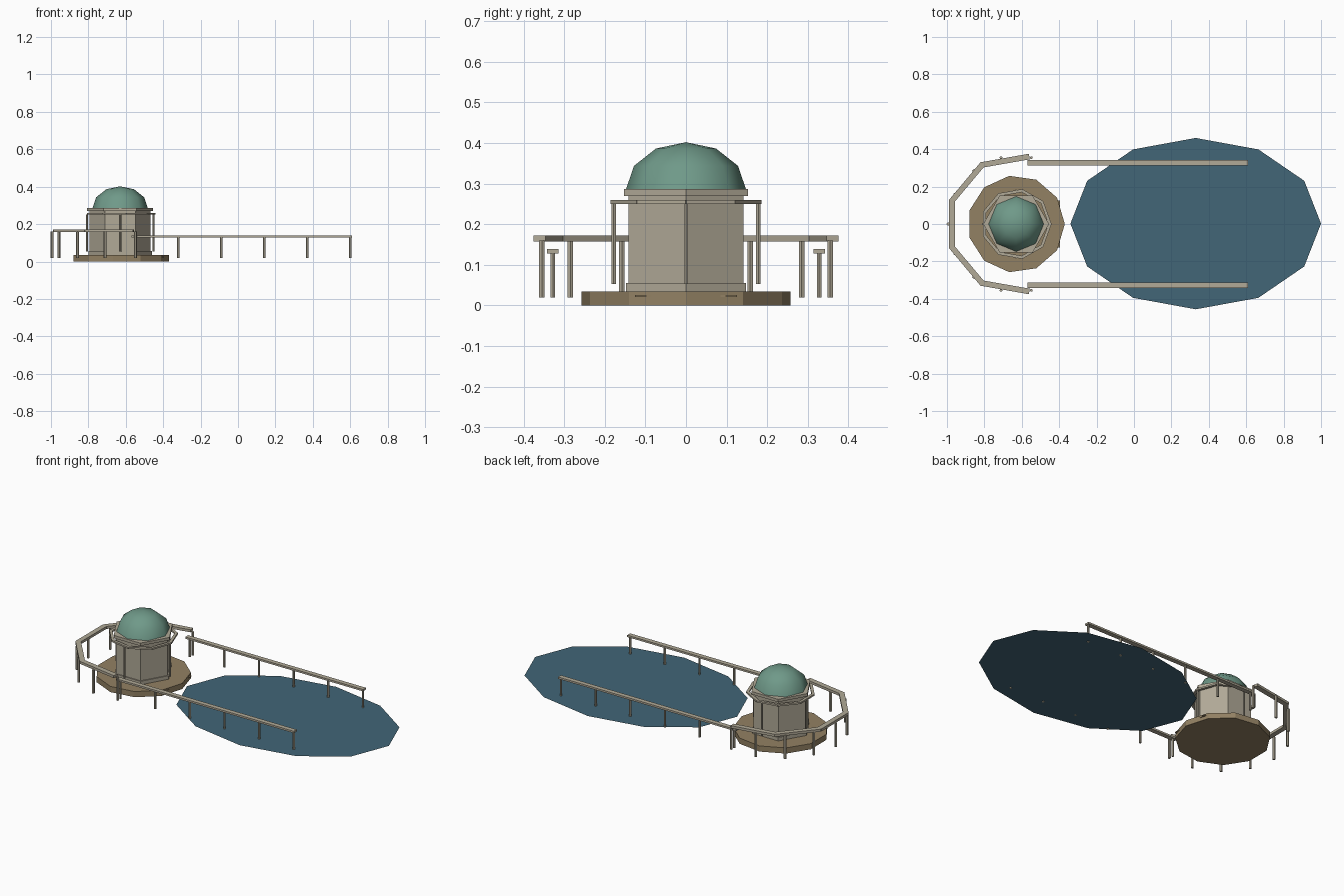
import bpy
from math import radians, sin, cos, pi
from mathutils import Vector

cube = bpy.data.objects.get("Cube")
if cube:
    bpy.data.objects.remove(cube, do_unlink=True)


def material(name, rgb):
    mat = bpy.data.materials.new(name)
    mat.use_nodes = True
    color = (*rgb, 1)
    mat.diffuse_color = color
    mat.node_tree.nodes["Principled BSDF"].inputs["Base Color"].default_value = color
    return mat


STONE = material("pale stone", (0.44, 0.40, 0.31))
EARTH = material("brown earth", (0.29, 0.22, 0.125))
COPPER = material("green copper", (0.16, 0.32, 0.25))
WATER = material("deep blue water", (0.054, 0.133, 0.185))

CENTER = Vector((-0.63, 0, 0))


def finish(name, mat):
    obj = bpy.context.object
    obj.name = name
    obj.data.materials.append(mat)
    return obj


def prism(name, sides, radius, z0, z1, mat, pos=CENTER):
    """Upright prism with one corner facing +x."""
    bpy.ops.mesh.primitive_cylinder_add(
        vertices=sides, radius=radius, depth=z1 - z0,
        location=(pos[0], pos[1], (z0 + z1) / 2))
    obj = finish(name, mat)
    for v in obj.data.vertices:
        v.co.x, v.co.y = v.co.y, -v.co.x
    return obj


def box(name, center, size, mat, turn=0):
    bpy.ops.mesh.primitive_cube_add(size=1, location=center, rotation=(0, 0, turn))
    obj = finish(name, mat)
    for v in obj.data.vertices:
        v.co *= Vector(size)
    return obj


def around(radius, degrees):
    a = radians(degrees)
    return CENTER + Vector((cos(a), sin(a), 0)) * radius


def ring_beams(name, radius, angles, span, z0, z1, width, extra):
    """Straight beams joining neighbouring corners of a ring."""
    for a in angles:
        p = around(radius * cos(radians(span / 2)), a)
        p.z = (z0 + z1) / 2
        length = 2 * radius * sin(radians(span / 2)) + extra
        box(name, p, (width, length, z1 - z0), STONE, radians(a))


# Pool surface
bpy.ops.mesh.primitive_circle_add(vertices=12, radius=1, fill_type='NGON',
                                  location=(0.33, 0.002, 0.024))
pool = finish("pool_surface", WATER)
for vert in pool.data.vertices:
    vert.co.x *= 0.67
    vert.co.y *= 0.458

# Island and entrance step
prism("island", 11, 0.26, 0, 0.034, EARTH)
box("entrance_step", (-0.41, 0, 0.023), (0.03, 0.25, 0.005), EARTH)

# Hexagonal tower
prism("tower_plinth", 6, 0.17, 0.03, 0.055, STONE)
prism("tower_drum", 6, 0.163, 0.05, 0.272, STONE)
prism("tower_cornice", 6, 0.176, 0.27, 0.287, STONE)

# Dome
bpy.ops.mesh.primitive_uv_sphere_add(segments=8, ring_count=6, radius=0.148,
                                     location=CENTER + Vector((0, 0, 0.285)))
dome = finish("dome", COPPER)
for vert in dome.data.vertices:
    vert.co.z = max(vert.co.z, 0) * 0.79
bpy.ops.object.shade_smooth_by_angle(angle=radians(60))

# Gallery ring around the tower, on four posts
ring_beams("gallery_beam", 0.181, range(20, 360, 40), 40, 0.25, 0.26, 0.016, 0.004)
for a in range(0, 360, 90):
    prism("gallery_post", 6, 0.006, 0.053, 0.252, STONE, around(0.178, a))

# Curved outer railing, open towards the pool
ring_beams("outer_rail", 0.365, range(100, 261, 40), 40, 0.157, 0.172, 0.03, 0.014)
for k in range(-4, 5):
    prism("outer_post", 6, 0.008, 0.02, 0.16, STONE, around(0.364, 180 + k * 180 / 7))

# Straight railings along the pool
for y in (-0.328, 0.328):
    box("pool_rail", (0.02, y, 0.133), (1.18, 0.028, 0.011), STONE)
    for i in range(6):
        prism("pool_post", 6, 0.007, 0.02, 0.13, STONE, (-0.55 + 0.23 * i, y))
